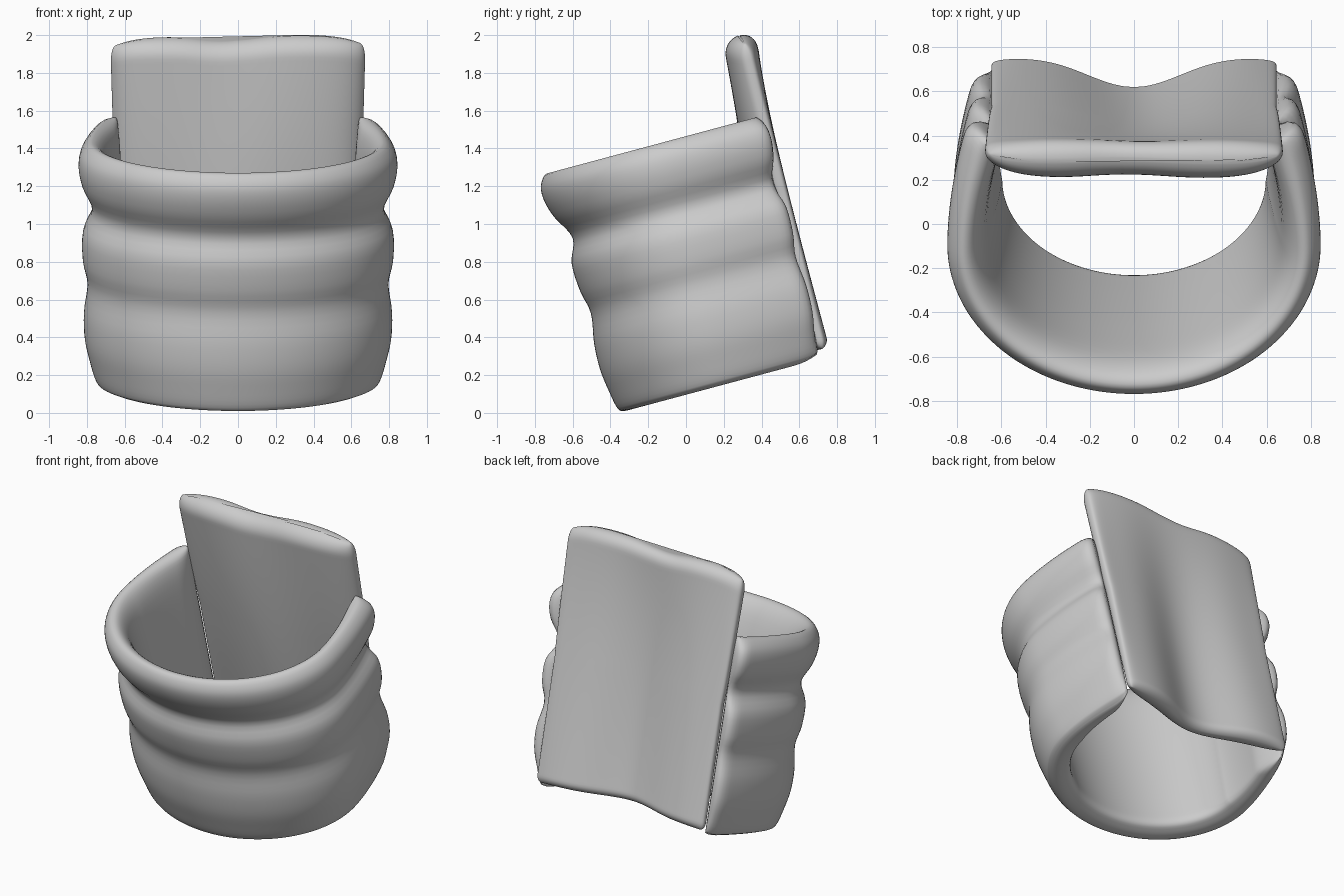
import bpy, bmesh
from math import sin, cos, pi, radians, exp, sqrt, copysign
from mathutils import Vector

if "Cube" in bpy.data.objects:
    bpy.data.objects.remove(bpy.data.objects["Cube"])

TILT = radians(15)


def world(x, v, w):
    # tilted frame: v = depth across the axis, w = height along it
    return Vector((x, v * cos(TILT) - w * sin(TILT), v * sin(TILT) + w * cos(TILT)))


def loft(name, rings):
    bm = bmesh.new()
    rows = [[bm.verts.new(p) for p in r] for r in rings]
    n = len(rows[0])
    for a, b in zip(rows, rows[1:]):
        for i in range(n):
            j = (i + 1) % n
            bm.faces.new((a[i], a[j], b[j], b[i]))
    for r in (rows[0], rows[-1]):
        bm.faces.new(r)
    bmesh.ops.recalc_face_normals(bm, faces=bm.faces)
    me = bpy.data.meshes.new(name)
    bm.to_mesh(me)
    bm.free()
    ob = bpy.data.objects.new(name, me)
    bpy.context.collection.objects.link(ob)
    for p in me.polygons:
        p.use_smooth = True
    return ob


def smooth_loop(pts, steps):
    # closed Catmull-Rom curve through the points
    out, n = [], len(pts)
    for i in range(n):
        a, b, c, d = (Vector(pts[(i + k) % n]) for k in (-1, 0, 1, 2))
        for s in range(steps):
            t = s / steps
            out.append(0.5 * (2 * b + (c - a) * t + (2 * a - 5 * b + 4 * c - d) * t * t
                              + (3 * b - a - 3 * c + d) * t ** 3))
    return out


# Ribbed sleeve: wall section (outward offset, height), outside up then inside down
WALL = [(-.12, .095), (-.09, .12), (-.07, .22), (-.055, .34), (-.06, .48), (-.085, .64),
        (-.06, .77), (-.055, .92), (-.095, 1.05), (-.03, 1.18), (0, 1.28), (-.004, 1.36),
        (-.05, 1.415), (-.11, 1.38), (-.155, 1.25), (-.185, .95), (-.21, .6), (-.23, .25),
        (-.23, .13), (-.18, .098)]
wall = smooth_loop(WALL, 4)


def path(p):
    # half ellipse in front, arms closing in slightly toward the back
    u, side = abs(p), copysign(1, p)
    if u < .62:
        a = u / .62 * pi / 2
        return Vector((side * .83 * sin(a), .25 - .685 * cos(a)))
    e = (u - .62) / .38
    return Vector((side * (.83 - .11 * e ** 1.8), .25 + .57 * e))


rings = []
N = 120
for i in range(N + 1):
    p = -1 + 2 * i / N
    c = path(p)
    h = .004
    tan = (path(min(1, p + h)) - path(max(-1, p - h))).normalized()
    nor = Vector((tan.y, -tan.x))
    u = abs(p)
    e = max(0, (u - .62) / .38)
    side = sin(min(1, u / .62) * pi / 2) ** 2
    k = max(.2, sqrt(max(0, 1 - ((u - .92) / .08) ** 2))) if u > .92 else 1
    ring = []
    for o, w in wall:
        if o < -.1:
            o = -.1 + (o + .1) * (1 - .55 * e)
        else:
            o += .052 * side * sin(pi * w / 1.4)
        o = -.085 + (o + .085) * k
        q = c + nor * o
        # arm ends round off at the lower corner
        w += .035 * (1 - k) * (1 - w / 1.4)
        ring.append(world(q.x, q.y + (o + .05) * e, w))
    rings.append(ring)
loft("ribbed_sleeve", rings)

# Back plate: wavy slab with a groove down its back that deepens downward
rings = []
M, R = 120, 60
for r in range(R + 1):
    f = .5 - .5 * cos(pi * r / R)
    d = min(1, (1 - f) / .055, f / .03)
    k = max(.08, sqrt(1 - (1 - d) ** 2))
    half = .645 + .03 * max(0, (f - .5) / .5) ** .7 - .03 * (1 - k)
    ring = []
    for j in range(M):
        t = 2 * pi * j / M
        s = copysign(abs(cos(t)) ** .85, cos(t))
        y = copysign(abs(sin(t)) ** .75, sin(t))
        groove = exp(-(s / .48) ** 2)
        back = .85 + .045 * f ** 4 - (.155 - .135 * f ** 1.6) * groove
        front = .695 - .03 * sin(pi * f) - .015 * f + (-.10 + .13 * f) * groove
        edge = .785 + .02 * f
        blend = s ** 8
        mid = (back + front) / 2 * (1 - blend) + edge * blend
        v = mid + y * k * (back - front) / 2
        top = 1.86 - .05 * s ** 6 - .03 * exp(-((s + .05) / .3) ** 2) - .012 * (s < 0) * min(1, -4 * s)
        bottom = .14 + .02 * groove
        ring.append(world(half * s, v, bottom + f * (top - bottom)))
    rings.append(ring)
loft("back_plate", rings)
